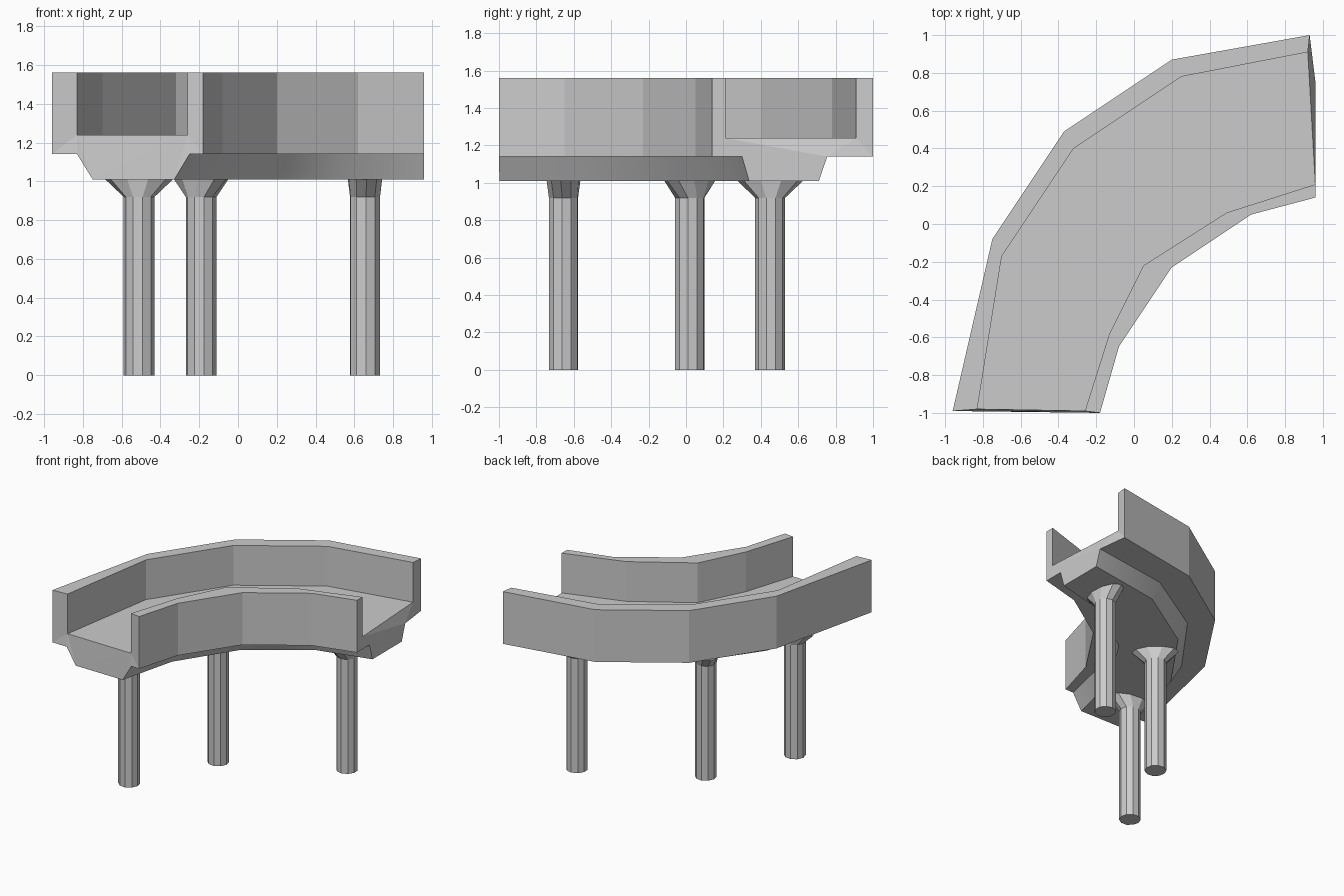
import bpy, bmesh
from math import sin, cos, pi, radians
from mathutils import Vector

if "Cube" in bpy.data.objects:
    bpy.data.objects.remove(bpy.data.objects["Cube"])


def loft(name, rings, smooth_cols=(), cap_top=True):
    """Skin a list of equal-length closed rings and cap the ends."""
    bm = bmesh.new()
    vs = [[bm.verts.new(p) for p in ring] for ring in rings]
    n = len(vs[0])
    for a, b in zip(vs, vs[1:]):
        for i in range(n):
            j = (i + 1) % n
            f = bm.faces.new((a[i], a[j], b[j], b[i]))
            f.smooth = i in smooth_cols
    caps = [bm.faces.new(vs[0])]
    if cap_top:
        caps.append(bm.faces.new(vs[-1]))
    bmesh.ops.recalc_face_normals(bm, faces=bm.faces)
    bmesh.ops.triangulate(bm, faces=caps)
    me = bpy.data.meshes.new(name)
    bm.to_mesh(me)
    bm.free()
    ob = bpy.data.objects.new(name, me)
    bpy.context.collection.objects.link(ob)
    return ob


# Curved trough: plan lines of both walls at each of the five stations
outer = [(-.96, -.99), (-.75, -.08), (-.37, .49), (.20, .87), (.93, 1.0)]
outer_in = [(-.83, -.98), (-.70, -.17), (-.32, .40), (.25, .78), (.92, .91)]
inner_in = [(-.26, -.99), (-.13, -.58), (.05, -.22), (.49, .06), (.96, .21)]
inner = [(-.18, -1.0), (-.08, -.65), (.20, -.23), (.62, .05), (.96, .14)]
TOP, FLOOR, SLAB, BASE = 1.56, 1.24, 1.14, 1.01
# keel corners as fractions across the deck, at first and last station
keel_a = (.91, .81, .27, .167)
keel_b = (.814, .77, .337, .285)

rings = []
for k in range(5):
    o, oi, ii, i = (Vector(l[k]) for l in (outer, outer_in, inner_in, inner))
    t = k / 4
    keel = [o.lerp(i, a + (b - a) * t) for a, b in zip(keel_a, keel_b)]
    if k == 4:
        for p in keel:
            p.x = .96
    plan = [o, o, oi, oi, ii, ii, i, i] + keel
    heights = [SLAB, TOP, TOP, FLOOR, FLOOR, TOP, TOP, SLAB,
               SLAB, BASE, BASE, SLAB]
    rings.append([(p.x, p.y, z) for p, z in zip(plan, heights)])
loft("curved_trough", rings, smooth_cols=(8, 10))

# Pillars with heads flared across the trough
SIDES = 10
for name, x, y, ang in (("front_pillar", -.51, -.655, -5),
                        ("middle_pillar", -.19, .02, 137),
                        ("right_pillar", .655, .45, 93)):
    a = radians(ang)
    rings = []
    for z, rx, ry in ((0, .08, .08), (.92, .08, .08), (BASE, .175, .09)):
        ring = []
        for s in range(SIDES):
            u, v = rx * cos(2 * pi * s / SIDES), ry * sin(2 * pi * s / SIDES)
            ring.append((x + u * cos(a) - v * sin(a),
                         y + u * sin(a) + v * cos(a), z))
        rings.append(ring)
    loft(name, rings, cap_top=False)
